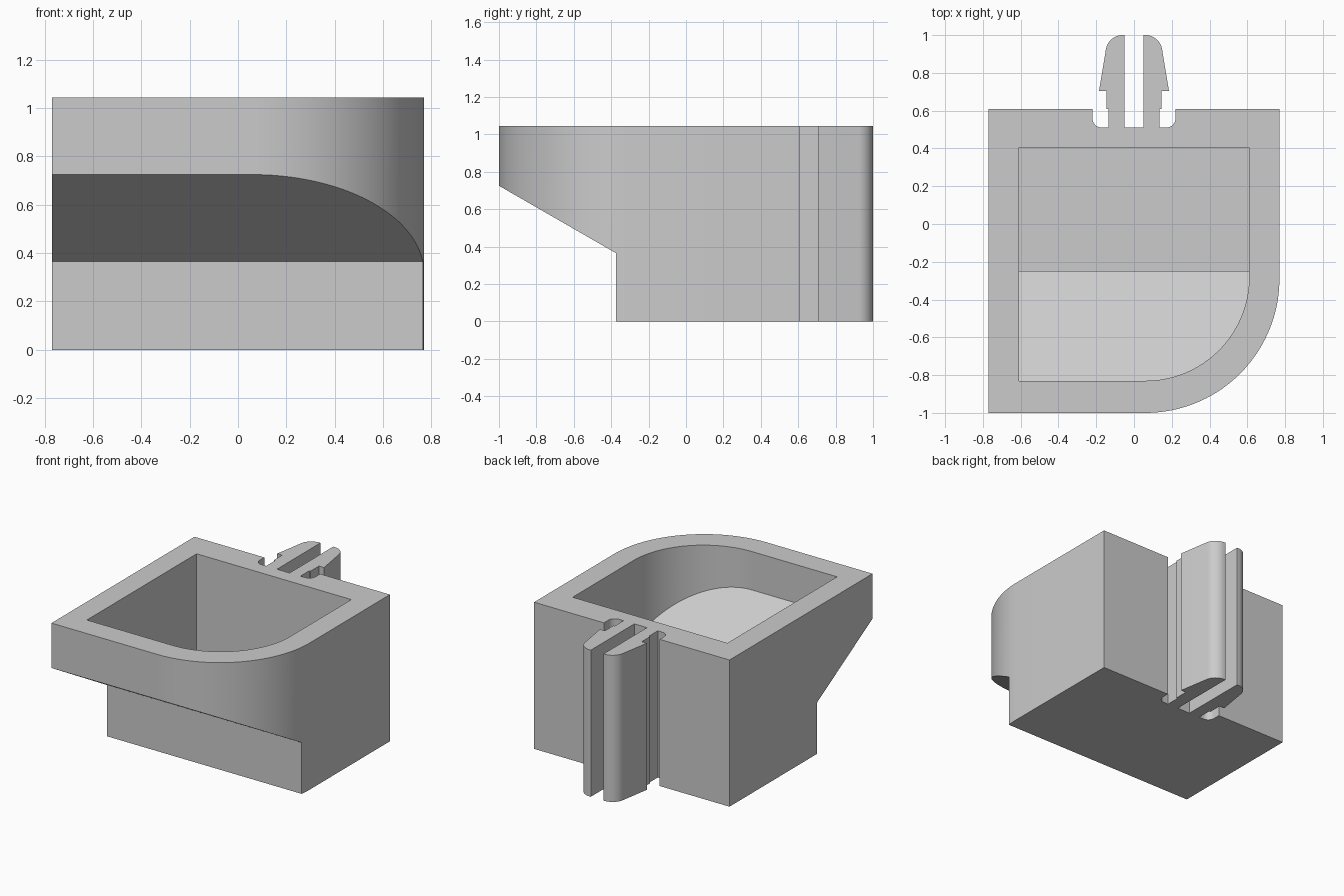
import bpy, bmesh
from math import sin, cos, radians
from mathutils import Vector

cube = bpy.data.objects.get("Cube")
if cube:
    bpy.data.objects.remove(cube, do_unlink=True)

HEIGHT = 1.045
WALL = 0.125

grey = bpy.data.materials.new("plain grey")
grey.use_nodes = True
grey.diffuse_color = (0.6, 0.6, 0.6, 1)
grey.node_tree.nodes["Principled BSDF"].inputs["Base Color"].default_value = (0.6, 0.6, 0.6, 1)


def arc(cx, cy, r, start, end, steps):
    angles = [radians(start + (end - start) * i / steps) for i in range(steps + 1)]
    return [(cx + r * cos(a), cy + r * sin(a)) for a in angles]


def prism(name, points, shift):
    """Extrude a closed loop of 3D points along a vector."""
    bm = bmesh.new()
    face = bm.faces.new([bm.verts.new(p) for p in points])
    extruded = bmesh.ops.extrude_face_region(bm, geom=[face])["geom"]
    bmesh.ops.translate(bm, vec=Vector(shift),
                        verts=[v for v in extruded if isinstance(v, bmesh.types.BMVert)])
    bmesh.ops.recalc_face_normals(bm, faces=bm.faces)
    mesh = bpy.data.meshes.new(name)
    bm.to_mesh(mesh)
    bm.free()
    mesh.materials.append(grey)
    obj = bpy.data.objects.new(name, mesh)
    bpy.context.collection.objects.link(obj)
    return obj


def upright(name, outline, z0, z1):
    return prism(name, [(x, y, z0) for x, y in outline], (0, 0, z1 - z0))


def sideways(name, profile):
    return prism(name, [(-1, y, z) for y, z in profile], (2, 0, 0))


def boolean(obj, tool, operation):
    """Apply a boolean and discard the tool."""
    bpy.context.view_layer.objects.active = obj
    mod = obj.modifiers.new(operation, 'BOOLEAN')
    mod.operation, mod.solver, mod.object = operation, 'EXACT', tool
    bpy.ops.object.modifier_apply(modifier=mod.name)
    bpy.data.objects.remove(tool, do_unlink=True)


# Half of the split snap clip: relief notch, neck, barb, rounded tip, slot
clip = [(0.22, 0.61)] + arc(0.17, 0.56, 0.05, 0, -90, 8)
clip += [(0.135, 0.51), (0.135, 0.61), (0.145, 0.61), (0.145, 0.705), (0.185, 0.705)]
clip += arc(0.06, 0.91, 0.09, 10, 90, 12) + [(0.05, 1), (0.05, 0.51)]
mirrored_clip = [(-x, y) for x, y in reversed(clip)]

# Bin body with one rounded front corner and the clip on its back
outline = [(-0.77, -1)] + arc(0.06, -0.29, 0.71, -90, 0, 40)
outline += [(0.77, 0.61)] + clip + mirrored_clip + [(-0.77, 0.61)]
body = upright("bin_with_clip", outline, 0, HEIGHT)

# Sloped undercut below the front
undercut = sideways("undercut_cutter", [(-0.375, -0.2), (-0.375, 0.365), (-1, 0.725),
                                        (-1.2, 0.84), (-1.2, -0.2)])
boolean(body, undercut, 'DIFFERENCE')

# Cavity: rounded plan limited by a floor that follows the underside
inner = [(-0.61, -0.83)] + arc(0.06, -0.28, 0.55, -90, 0, 40) + [(0.61, 0.405), (-0.61, 0.405)]
cavity = upright("cavity_cutter", inner, 0.05, 1.2)
slope = (0.725 - 0.365) / 0.625
lift = WALL / cos(radians(30))
front_y, step_y = -1.1, -0.375 + WALL


def ramp(y):
    return 0.365 - slope * (y + 0.375) + lift


floor = sideways("floor_cutter", [(0.6, WALL), (step_y, WALL), (step_y, ramp(step_y)),
                                  (front_y, ramp(front_y)), (front_y, 1.3), (0.6, 1.3)])
boolean(cavity, floor, 'INTERSECT')
boolean(body, cavity, 'DIFFERENCE')

# Smooth the curved walls, keep hard edges
bpy.ops.object.select_all(action='DESELECT')
body.select_set(True)
bpy.context.view_layer.objects.active = body
bpy.ops.object.shade_smooth_by_angle(angle=radians(25))
